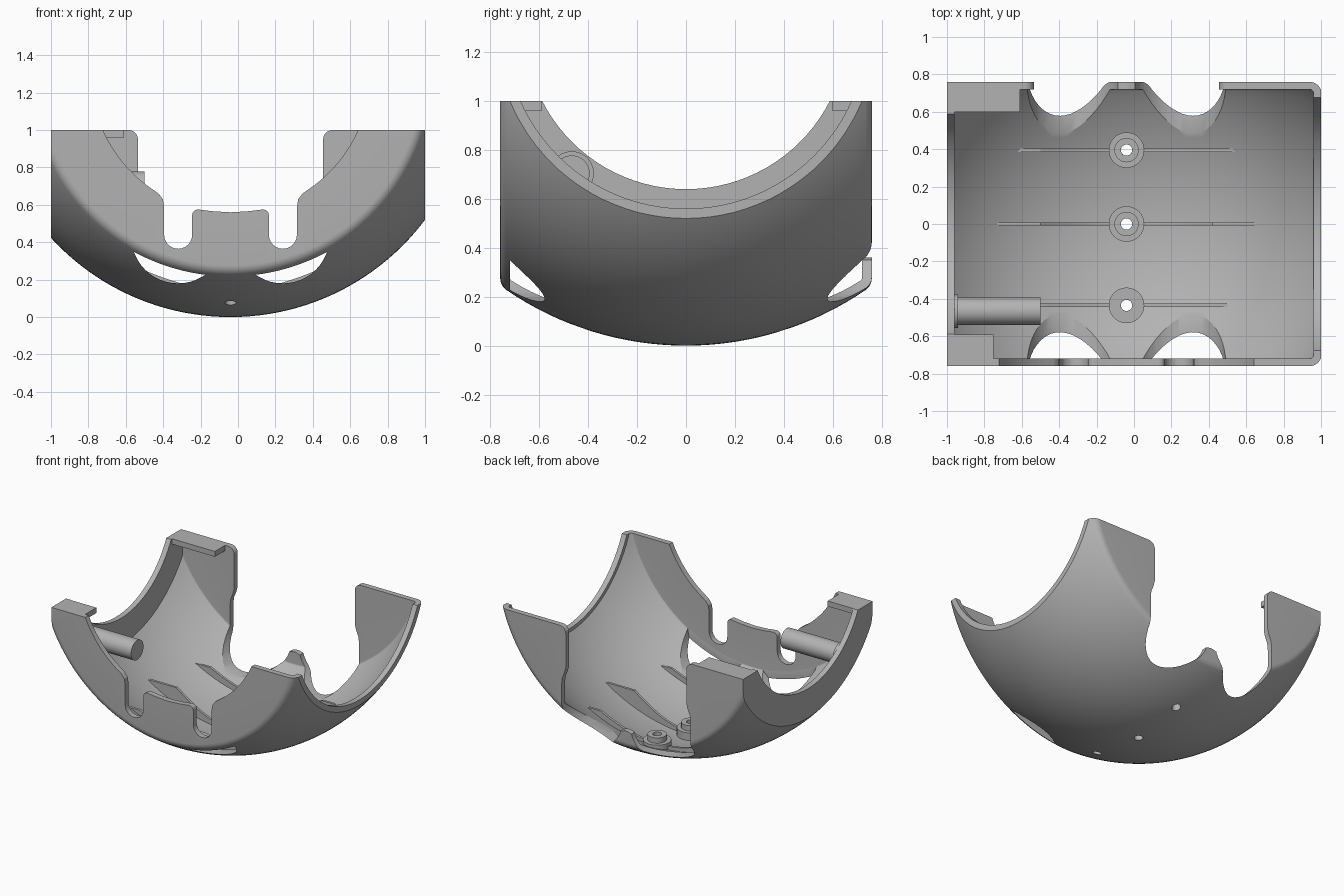
import bpy, bmesh, math
from math import sqrt, sin, cos, pi, atan2

if "Cube" in bpy.data.objects:
    bpy.data.objects.remove(bpy.data.objects["Cube"])

CX, CZ = -0.04, 1.3      # centre of the spherical form
R_OUT, R_IN, R_MID = 1.3, 1.26, 1.28

mat = bpy.data.materials.new("mid_grey")
mat.diffuse_color = (0.45, 0.45, 0.45, 1)
mat.use_nodes = True
mat.node_tree.nodes["Principled BSDF"].inputs["Base Color"].default_value = mat.diffuse_color


def finish(name, bm):
    bmesh.ops.remove_doubles(bm, verts=bm.verts, dist=1e-5)
    bmesh.ops.recalc_face_normals(bm, faces=bm.faces)
    me = bpy.data.meshes.new(name)
    bm.to_mesh(me)
    bm.free()
    ob = bpy.data.objects.new(name, me)
    bpy.context.collection.objects.link(ob)
    me.materials.append(mat)
    return ob


def lathe(name, prof, place, seg):
    """Revolve (height, radius) points; place maps (a, b, height) to xyz."""
    bm = bmesh.new()
    rings = []
    for h, r in prof:
        if r < 1e-6:
            rings.append([bm.verts.new(place(0, 0, h))] * seg)
        else:
            rings.append([bm.verts.new(place(r * cos(2 * pi * i / seg), r * sin(2 * pi * i / seg), h))
                          for i in range(seg)])
    for p, q in zip(rings, rings[1:]):
        for i in range(seg):
            j = (i + 1) % seg
            vs = list(dict.fromkeys([p[i], p[j], q[j], q[i]]))
            if len(vs) > 2:
                bm.faces.new(vs)
    return finish(name, bm)


def prism(name, pts, y0, y1):
    """Extrude an (x, z) outline along y."""
    bm = bmesh.new()
    a = [bm.verts.new((x, y0, z)) for x, z in pts]
    b = [bm.verts.new((x, y1, z)) for x, z in pts]
    bm.faces.new(a)
    bm.faces.new(b)
    n = len(pts)
    for i in range(n):
        bm.faces.new((a[i], a[(i + 1) % n], b[(i + 1) % n], b[i]))
    return finish(name, bm)


def box(name, x0, x1, y0, y1, z0, z1):
    return prism(name, [(x0, z0), (x1, z0), (x1, z1), (x0, z1)], y0, y1)


def x_cylinder(name, x0, x1, y, z, r, seg=96):
    return lathe(name, [(x0, 0), (x0, r), (x1, r), (x1, 0)],
                 lambda a, b, h: (h, y + a, z + b), seg)


def boolean(ob, cutter, op='DIFFERENCE'):
    m = ob.modifiers.new("cut", 'BOOLEAN')
    m.operation, m.object, m.solver = op, cutter, 'EXACT'
    bpy.context.view_layer.objects.active = ob
    bpy.ops.object.modifier_apply(modifier=m.name)
    bpy.data.objects.remove(cutter)


def arc(cx, cz, r, a0, a1, n):
    return [(cx + r * cos(math.radians(a0 + (a1 - a0) * i / n)),
             cz + r * sin(math.radians(a0 + (a1 - a0) * i / n))) for i in range(n + 1)]


def flat_ball(name, R, half, f):
    """Ball with flat, filleted ends at y = +-half."""
    yc = half - f
    rc = sqrt((R - f) ** 2 - yc ** 2)
    t = atan2(rc, yc)
    side = [(half, 0)] + [(yc + f * cos(t * i / 6), rc + f * sin(t * i / 6)) for i in range(7)]
    n = 16
    side += [(R * cos(t + (pi / 2 - t) * i / n), R * sin(t + (pi / 2 - t) * i / n)) for i in range(1, n + 1)]
    prof = side + [(-y, r) for y, r in reversed(side[:-1])]
    return lathe(name, prof, lambda a, b, h: (CX + a, h, CZ + b), 160)


def mirrored(pts):
    """Complete a right-half outline (offsets from CX) with its left half."""
    return [(CX + x, z) for x, z in pts] + [(CX - x, z) for x, z in reversed(pts)]


# Bowl: filleted ball clipped to a block, then hollowed
bowl = flat_ball("bowl", R_OUT, 0.76, 0.06)
boolean(bowl, box("clip", -1, 1, -2, 2, -1, 1), 'INTERSECT')
cavity = flat_ball("cavity", R_IN, 0.72, 0.015)
boolean(cavity, box("clip", -0.96, 0.96, -2, 2, -1, 1.2), 'INTERSECT')
boolean(bowl, cavity)

# Round side openings
boolean(bowl, x_cylinder("right_opening", 0.9, 1.2, 0, CZ, 0.74))
boolean(bowl, x_cylinder("left_opening", -1.2, -0.9, 0, CZ, 0.66))

# Front wall outline: centre tongue, two slots, sweeping arc to the top
front = ([(0, 0.56), (0.1, 0.566), (0.17, 0.575)] + arc(0.175, 0.545, 0.03, 90, 0, 4)
         + arc(0.28, 0.44, 0.075, 180, 360, 12) + [(0.355, 0.59)]
         + [(0.362, 0.63), (0.385, 0.66), (0.42, 0.685)] + arc(0, CZ, 0.745, -53, -15, 12) + [(0.75, 1.3)])
boolean(bowl, prism("front_cut", mirrored(front)[:-1], -0.9, -0.7195))

# Back wall outline: two scoops beside a short centre spike
back = ([(0.01, 0.36), (0.045, 0.35)] + arc(0.28, 0.43, 0.25, 202, 360, 24)
        + [(0.53, 0.56), (0.525, 0.61), (0.505, 0.66), (0.495, 0.7), (0.495, 0.95)]
        + arc(0.545, 0.95, 0.05, 180, 90, 5) + [(0.545, 1.2)])
boolean(bowl, prism("back_cut", mirrored(back), 0.3, 0.9))

# Scoops through the shell behind the front wall
for s in (-1, 1):
    boolean(bowl, prism("scoop", arc(CX + s * 0.28, 0.43, 0.25, 0, 352.5, 47), -0.7195, -0.3))

# Mounting posts with screw holes, and a curved rib beside each
posts = [(0.395, 0.16, 0.2, 0.585), (0.0, 0.1, 0.14, 0.69), (-0.435, 0.17, 0.17, 0.54)]
for k, (y, z_base, z_top, reach) in enumerate(posts):
    at = lambda a, b, h, y=y: (CX + a, y + b, h)
    boolean(bowl, lathe("screw_hole", [(-0.5, 0), (-0.5, 0.03), (0.5, 0.03), (0.5, 0)], at, 24))

    prof = [(-0.2, 0.03), (-0.2, 0.095), (z_base, 0.095)]
    if z_top > z_base:
        prof += [(z_base, 0.065), (z_top, 0.065)]
    post = lathe(f"post_{k + 1}", prof + [(z_top, 0.03), (-0.2, 0.03)], at, 40)
    trim = lathe("trim", [(R_MID * cos(pi * i / 40), R_MID * sin(pi * i / 40)) for i in range(41)],
                 lambda a, b, h: (CX + a, h, CZ + b), 96)
    boolean(post, trim, 'INTERSECT')

    floor = lambda x, R: CZ - sqrt(R * R - y * y - x * x)
    z_in = floor(0.09, R_IN) + 0.03
    for s, side in ((-1, "left"), (1, "right")):
        top = [(0.09 + 0.37 * t / 8, z_in + (0.25 - z_in) * (t / 8) ** 1.6) for t in range(9)]
        low = [(reach - (reach - 0.09) * t / 10, floor(reach - (reach - 0.09) * t / 10, R_MID))
               for t in range(11)]
        prism(f"rib_{k + 1}_{side}", [(CX + s * x, z) for x, z in top + [(reach, 0.25)] + low],
              y - 0.009, y + 0.009)

# Corner tabs on the left top edge
for name, x1, y0, y1 in (("back_tab", -0.61, 0.6, 0.74), ("front_tab", -0.75, -0.74, -0.59)):
    tab = box(name, -0.98, x1, y0, y1, 0.96, 1.0)
    boolean(tab, box("clip", -1, 1, -0.745, 0.745, 0.5, 1.5), 'INTERSECT')

# Side peg with its collar
x_cylinder("side_peg", -0.97, -0.5, -0.467, 0.705, 0.073, 40)
x_cylinder("peg_collar", -0.97, -0.94, -0.467, 0.705, 0.09, 40)

# Smooth the curved surfaces, keep hard edges
bpy.ops.object.select_all(action='SELECT')
bpy.context.view_layer.objects.active = bowl
bpy.ops.object.shade_smooth_by_angle(angle=math.radians(25))
